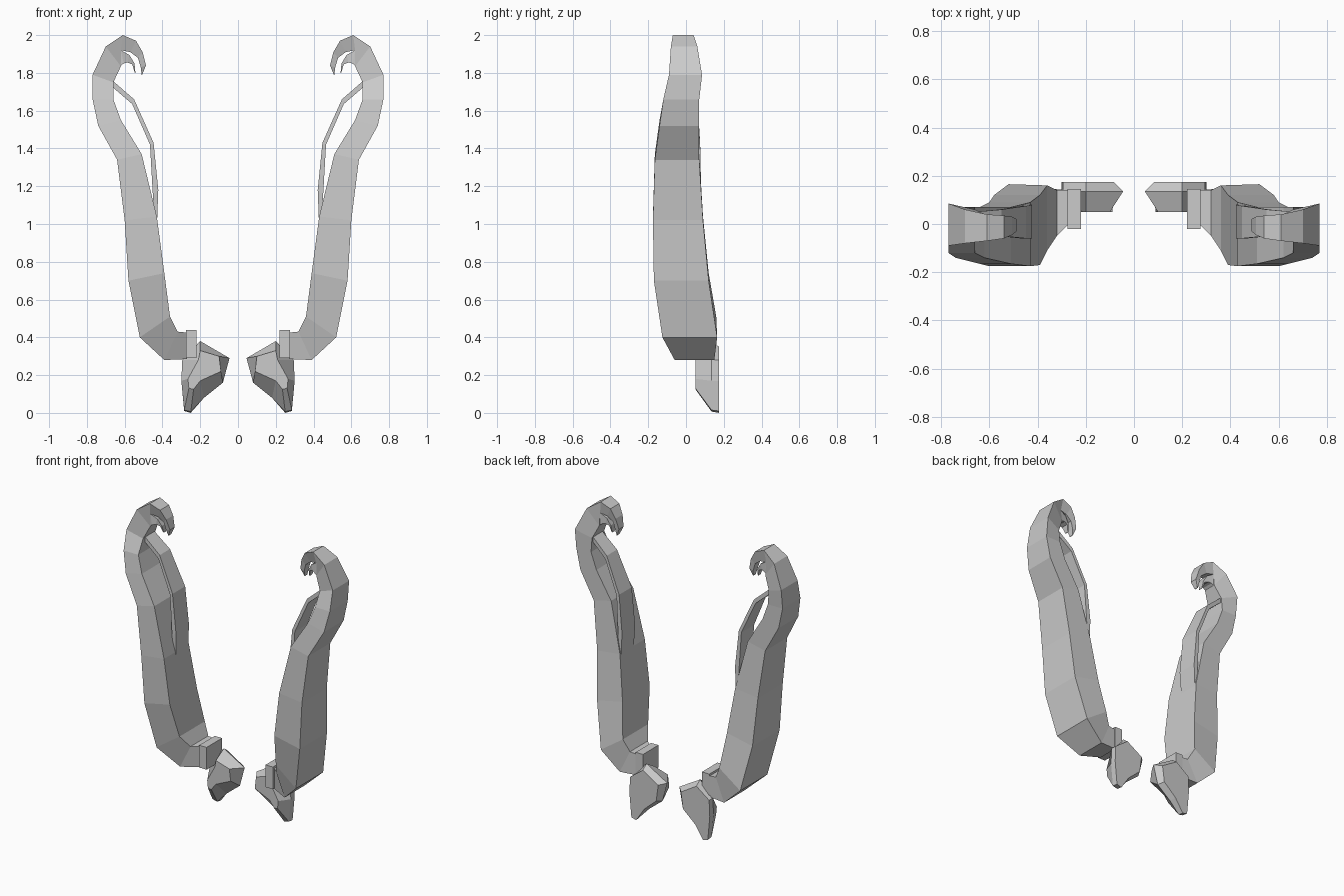
import bpy, bmesh


def finish(name, bm):
    """Make the part plus its mirrored twin on the other side."""
    bmesh.ops.remove_doubles(bm, verts=bm.verts, dist=0.0005)
    bmesh.ops.recalc_face_normals(bm, faces=bm.faces)
    me = bpy.data.meshes.new(name)
    bm.to_mesh(me)
    bm.free()
    ob = bpy.data.objects.new(name, me)
    bpy.context.collection.objects.link(ob)
    mod = ob.modifiers.new("mirror", 'MIRROR')
    mod.use_axis[0] = True
    mod.use_mirror_merge = False


def loft(name, rings):
    """Skin a list of equal-length point rings and cap both ends."""
    bm = bmesh.new()
    vs = [[bm.verts.new(p) for p in r] for r in rings]
    n = len(vs[0])
    for a, b in zip(vs, vs[1:]):
        for i in range(n):
            j = (i + 1) % n
            bm.faces.new((a[i], a[j], b[j], b[i]))
    bm.faces.new(vs[0][::-1])
    bm.faces.new(vs[-1])
    finish(name, bm)


def band(name, sections):
    """Four-sided loft; section = outer x,z, inner x,z, outer y range, inner y range."""
    rings = []
    for ox, oz, ix, iz, f, b, *inner in sections:
        f2, b2 = inner or (f, b)
        rings.append([(ox, f, oz), (ox, b, oz), (ix, b2, iz), (ix, f2, iz)])
    loft(name, rings)


# Main curved arm, from the joint up to the hook
band("arm", [
    (0.27, 0.285, 0.27, 0.425, 0.00, 0.14),
    (0.39, 0.28, 0.32, 0.43, -0.06, 0.15, -0.05, 0.14),
    (0.52, 0.40, 0.36, 0.51, -0.125, 0.165, -0.11, 0.16),
    (0.58, 0.70, 0.39, 0.74, -0.17, 0.12),
    (0.60, 1.02, 0.43, 1.04, -0.175, 0.09),
    (0.64, 1.34, 0.51, 1.37, -0.165, 0.07),
    (0.74, 1.52, 0.62, 1.55, -0.14, 0.07),
    (0.77, 1.66, 0.66, 1.66, -0.12, 0.07),
    (0.77, 1.79, 0.66, 1.75, -0.09, 0.085, -0.07, 0.06),
    (0.70, 1.94, 0.62, 1.835, -0.08, 0.06, -0.05, 0.04),
    (0.61, 2.00, 0.62, 1.92, -0.07, 0.04, -0.05, 0.03),
    (0.54, 1.97, 0.57, 1.91, -0.06, 0.035, -0.04, 0.025),
    (0.505, 1.91, 0.53, 1.88, -0.045, 0.03, -0.035, 0.02),
    (0.487, 1.84, 0.515, 1.83, -0.03, 0.02),
    (0.507, 1.79, 0.51, 1.79, -0.015, 0.01),
])

# Small inner prong under the hook
band("inner_prong", [
    (0.64, 1.92, 0.63, 1.83, -0.05, 0.035),
    (0.62, 1.92, 0.605, 1.85, -0.05, 0.03),
    (0.575, 1.895, 0.585, 1.855, -0.04, 0.025),
    (0.548, 1.85, 0.56, 1.845, -0.03, 0.02),
    (0.543, 1.80, 0.546, 1.80, -0.015, 0.01),
])

# Thin strap bowed off the inside of the arm
band("strap", [
    (0.665, 1.76, 0.665, 1.725, -0.05, 0.05),
    (0.55, 1.66, 0.56, 1.635, -0.05, 0.06),
    (0.447, 1.43, 0.466, 1.42, -0.06, 0.075),
    (0.422, 1.18, 0.45, 1.14, -0.06, 0.08),
    (0.43, 0.97, 0.44, 1.0, -0.05, 0.08),
])

# Clamp plate at the bottom joint
bm = bmesh.new()
bmesh.ops.create_cube(bm, size=1)
bmesh.ops.scale(bm, vec=(0.055, 0.165, 0.15), verts=bm.verts)
bmesh.ops.translate(bm, vec=(0.2475, 0.062, 0.365), verts=bm.verts)
finish("clamp", bm)

# Faceted foot with chamfered front and back
front = [(0.20, 0.33), (0.10, 0.30), (0.09, 0.22), (0.20, 0.17),
         (0.235, 0.125), (0.26, 0.13), (0.265, 0.18), (0.21, 0.28)]
middle = [(0.20, 0.38), (0.045, 0.29), (0.08, 0.16), (0.18, 0.08),
          (0.25, 0.007), (0.285, 0.015), (0.30, 0.17), (0.295, 0.28)]
back = [(0.20, 0.35), (0.085, 0.28), (0.10, 0.17), (0.19, 0.09),
        (0.25, 0.0), (0.285, 0.01), (0.30, 0.17), (0.295, 0.28)]
loft("foot", [[(x, y, z) for x, z in ring]
              for ring, y in ((front, 0.05), (middle, 0.135), (back, 0.175))])
